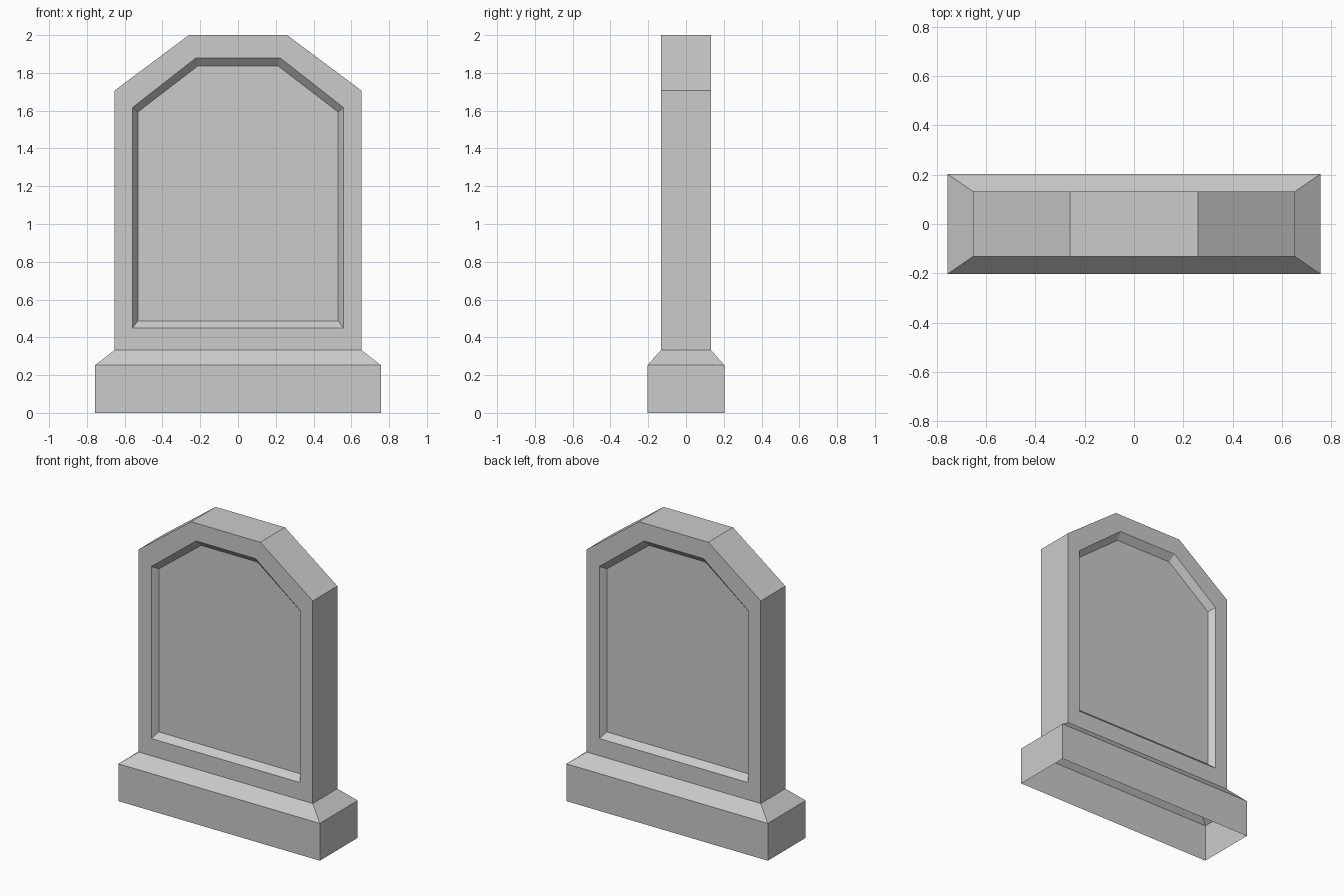
import bpy, bmesh

if "Cube" in bpy.data.objects:
    bpy.data.objects.remove(bpy.data.objects["Cube"])


def outline(side, bottom, shoulder, top_half, top):
    """Six-sided tombstone profile, counter-clockwise in x/z."""
    return [(-side, bottom), (side, bottom), (side, shoulder),
            (top_half, top), (-top_half, top), (-side, shoulder)]


def add_loop(bm, points):
    return [bm.verts.new(p) for p in points]


def bridge(bm, a, b, skip=()):
    n = len(a)
    for i in range(n):
        if i not in skip:
            j = (i + 1) % n
            bm.faces.new((a[i], a[j], b[j], b[i]))


def finish(bm, name):
    mesh = bpy.data.meshes.new(name)
    bm.to_mesh(mesh)
    bm.free()
    obj = bpy.data.objects.new(name, mesh)
    bpy.context.collection.objects.link(obj)
    return obj


# Headstone slab with a bevelled sunken panel on front and back
HALF_DEPTH, RECESS = 0.132, 0.04
edge = outline(0.653, 0.333, 1.707, 0.26, 2.0)
rim = outline(0.558, 0.45, 1.617, 0.222, 1.88)
panel = outline(0.53, 0.487, 1.593, 0.212, 1.837)

bm = bmesh.new()
outer = []
for s in (-1, 1):
    y = s * HALF_DEPTH
    loops = [add_loop(bm, [(s * -x, d, z) for x, z in prof])
             for prof, d in ((edge, y), (rim, y), (panel, y - s * RECESS))]
    bridge(bm, loops[0], loops[1])
    bridge(bm, loops[1], loops[2])
    bm.faces.new(loops[2])
    outer.append(loops[0])
# Slab sides; the underside stays open into the hollow plinth
back = [outer[1][i] for i in (1, 0, 5, 4, 3, 2)]
bridge(bm, back, outer[0], skip=(0,))
bmesh.ops.recalc_face_normals(bm, faces=bm.faces)
finish(bm, "headstone")

# Hollow plinth with a sloped top, open underneath
bm = bmesh.new()
rings = [add_loop(bm, [(-w, -d, z), (w, -d, z), (w, d, z), (-w, d, z)])
         for w, d, z in ((0.756, 0.203, 0), (0.756, 0.203, 0.253),
                         (0.653, HALF_DEPTH, 0.333))]
bridge(bm, rings[0], rings[1])
bridge(bm, rings[1], rings[2])
finish(bm, "plinth")
